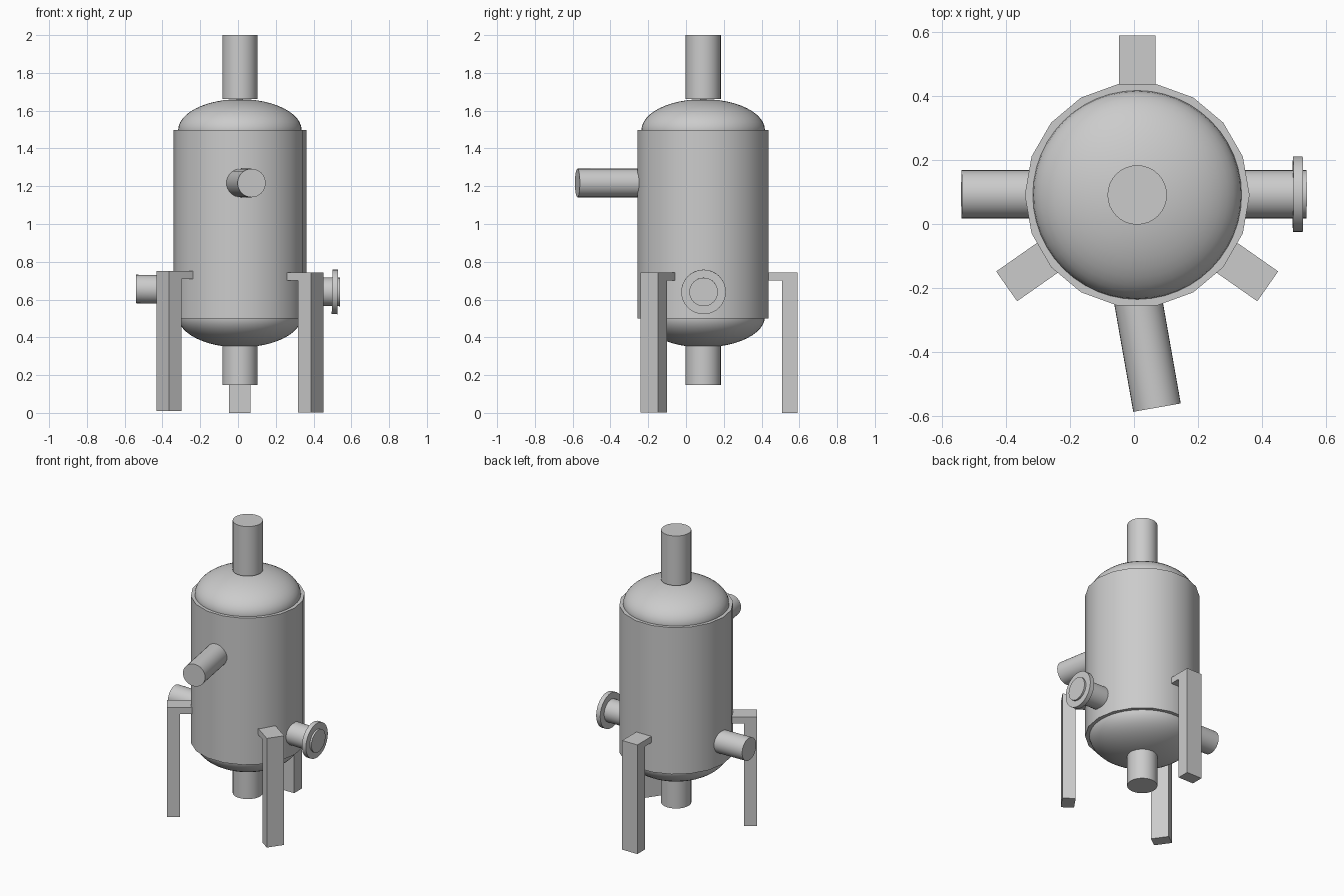
import bpy, bmesh, math
from mathutils import Vector, Matrix

if "Cube" in bpy.data.objects:
    bpy.data.objects.remove(bpy.data.objects["Cube"])

CX, CY = 0.01, 0.091  # vessel axis


def finish(name, bm, smooth=True):
    bmesh.ops.recalc_face_normals(bm, faces=bm.faces)
    mesh = bpy.data.meshes.new(name)
    bm.to_mesh(mesh)
    bm.free()
    obj = bpy.data.objects.new(name, mesh)
    bpy.context.collection.objects.link(obj)
    if smooth:
        bpy.ops.object.select_all(action='DESELECT')
        obj.select_set(True)
        bpy.context.view_layer.objects.active = obj
        bpy.ops.object.shade_smooth_by_angle(angle=math.radians(35))
    return obj


def rod(name, a, b, radius, sides=32):
    """Capped cylinder from point a to point b."""
    a, b = Vector(a), Vector(b)
    turn = (b - a).to_track_quat('Z', 'Y').to_matrix().to_4x4()
    bm = bmesh.new()
    bmesh.ops.create_cone(bm, cap_ends=True, segments=sides, radius1=radius, radius2=radius,
                          depth=(b - a).length, matrix=Matrix.Translation((a + b) / 2) @ turn)
    return finish(name, bm)


def shell(name, z0, z1, radius, sides):
    """Upright cylinder with its first corner on +x."""
    bm = bmesh.new()
    ring = [bm.verts.new((CX + radius * math.cos(math.tau * i / sides),
                          CY + radius * math.sin(math.tau * i / sides), z0)) for i in range(sides)]
    base = bm.faces.new(ring)
    top = bmesh.ops.extrude_face_region(bm, geom=[base], use_keep_orig=True)['geom']
    bmesh.ops.translate(bm, vec=(0, 0, z1 - z0),
                        verts=[v for v in top if isinstance(v, bmesh.types.BMVert)])
    return finish(name, bm)


def dome(name, z, radius, height):
    bm = bmesh.new()
    bmesh.ops.create_uvsphere(
        bm, u_segments=48, v_segments=24, radius=1,
        matrix=Matrix.Translation((CX, CY, z)) @ Matrix.Diagonal((radius, radius, height, 1)))
    return finish(name, bm)


def leg(name, degrees, z0):
    """L-shaped support: post plus bracket reaching into the vessel wall."""
    profile = [(0.30, 0.70), (0.417, 0.70), (0.417, 0), (0.499, 0), (0.499, 0.742), (0.30, 0.742)]
    bm = bmesh.new()
    face = bm.faces.new([bm.verts.new((r, -0.057, z)) for r, z in profile])
    side = bmesh.ops.extrude_face_region(bm, geom=[face], use_keep_orig=True)['geom']
    bmesh.ops.translate(bm, vec=(0, 0.114, 0),
                        verts=[v for v in side if isinstance(v, bmesh.types.BMVert)])
    bm.transform(Matrix.Translation((CX, CY, z0)) @ Matrix.Rotation(math.radians(degrees), 4, 'Z'))
    return finish(name, bm, smooth=False)


# Vessel body and end caps
shell("vessel_body", 0.50, 1.497, 0.352, 18)
dome("top_dome", 1.497, 0.327, 0.164)
dome("bottom_dome", 0.51, 0.327, 0.163)

# Vertical pipes
rod("top_pipe", (CX, CY, 1.663), (CX, CY, 2.0), 0.093)
rod("bottom_pipe", (CX, CY, 0.147), (CX, CY, 0.45), 0.093)

# Slanted front pipe
tilt = math.radians(10)
fx, fy = 0.072, -0.575
rod("front_pipe", (fx - 0.7 * math.sin(tilt), fy + 0.7 * math.cos(tilt), 1.217),
    (fx, fy, 1.217), 0.0755)

# Slightly tilted cross pipe with a flange on its right end
left, right = Vector((-0.54, 0.093, 0.656)), Vector((0.54, 0.093, 0.64))
rod("cross_pipe", left, right, 0.0755)
rod("flange", left.lerp(right, 0.961), left.lerp(right, 0.989), 0.118)

# Legs
leg("back_leg", 90, 0)
leg("front_left_leg", 215, 0.01)
leg("front_right_leg", 325, 0.002)
